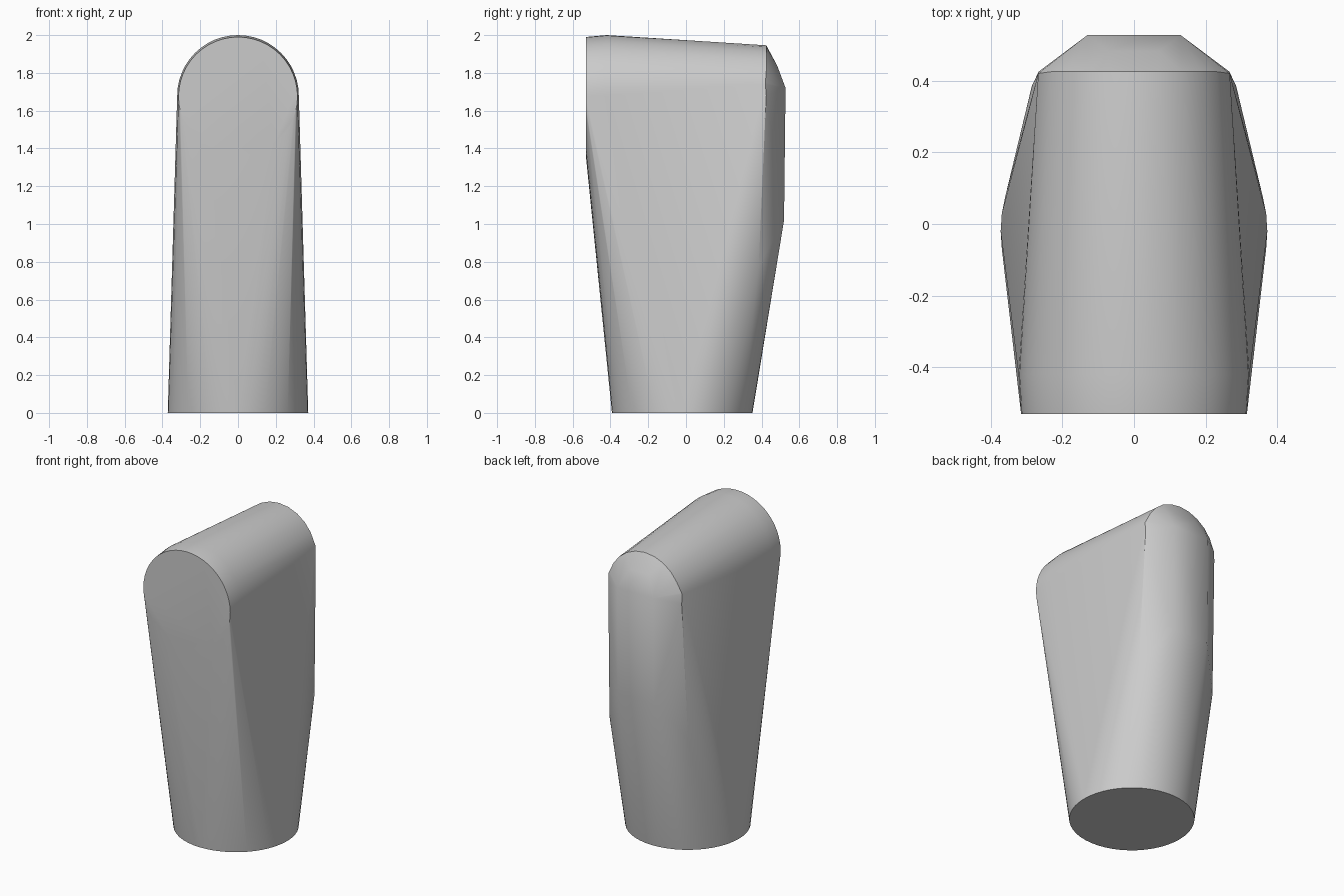
import bpy, bmesh
from math import sin, cos, pi, radians

cube = bpy.data.objects.get("Cube")
if cube:
    bpy.data.objects.remove(cube, do_unlink=True)

# Plain grey surface
grey = bpy.data.materials.new("plain grey")
grey.use_nodes = True
colour = (0.6, 0.6, 0.6, 1)
grey.diffuse_color = colour
grey.node_tree.nodes["Principled BSDF"].inputs["Base Color"].default_value = colour


def arc(r, y, z, n=48, sweep=2 * pi):
    """Upright arc facing front, starting at +x."""
    return [(r * cos(sweep * i / n), y, z + r * sin(sweep * i / n)) for i in range(n + 1)]


points = []
# Round foot
points += [(0.372 * cos(2 * pi * i / 48), -0.02 + 0.372 * sin(2 * pi * i / 48), 0) for i in range(48)]
# Round front face with a slightly wider band behind it
points += arc(0.315, -0.53, 1.675)
points += arc(0.322, -0.42, 1.678, 24, pi)
# Rounded rear end of the top
points += arc(0.266, 0.425, 1.68, 12, pi)
# Faceted back: flat panel corners, shoulder bulge and side corners
for s in (-1, 1):
    points += [(s * 0.13, 0.527, 1.72), (s * 0.13, 0.519, 1.02)]
    points += [(s * 0.07, 0.482, 1.84)]
    points += [(s * 0.267, 0.42, 1.74), (s * 0.285, 0.385, 0.78)]

# Skin the sections with one taut shell
bm = bmesh.new()
for p in points:
    bm.verts.new(p)
bmesh.ops.remove_doubles(bm, verts=bm.verts, dist=0.001)
hull = bmesh.ops.convex_hull(bm, input=bm.verts)
bmesh.ops.delete(bm, geom=[v for v in bm.verts if not v.link_faces], context="VERTS")
bmesh.ops.dissolve_limit(bm, angle_limit=radians(0.5), verts=bm.verts, edges=bm.edges)
bmesh.ops.recalc_face_normals(bm, faces=bm.faces)
mesh = bpy.data.meshes.new("body")
bm.to_mesh(mesh)
bm.free()
mesh.materials.append(grey)

body = bpy.data.objects.new("body", mesh)
bpy.context.collection.objects.link(body)
bpy.context.view_layer.objects.active = body
body.select_set(True)
bpy.ops.object.shade_smooth_by_angle(angle=radians(30))
